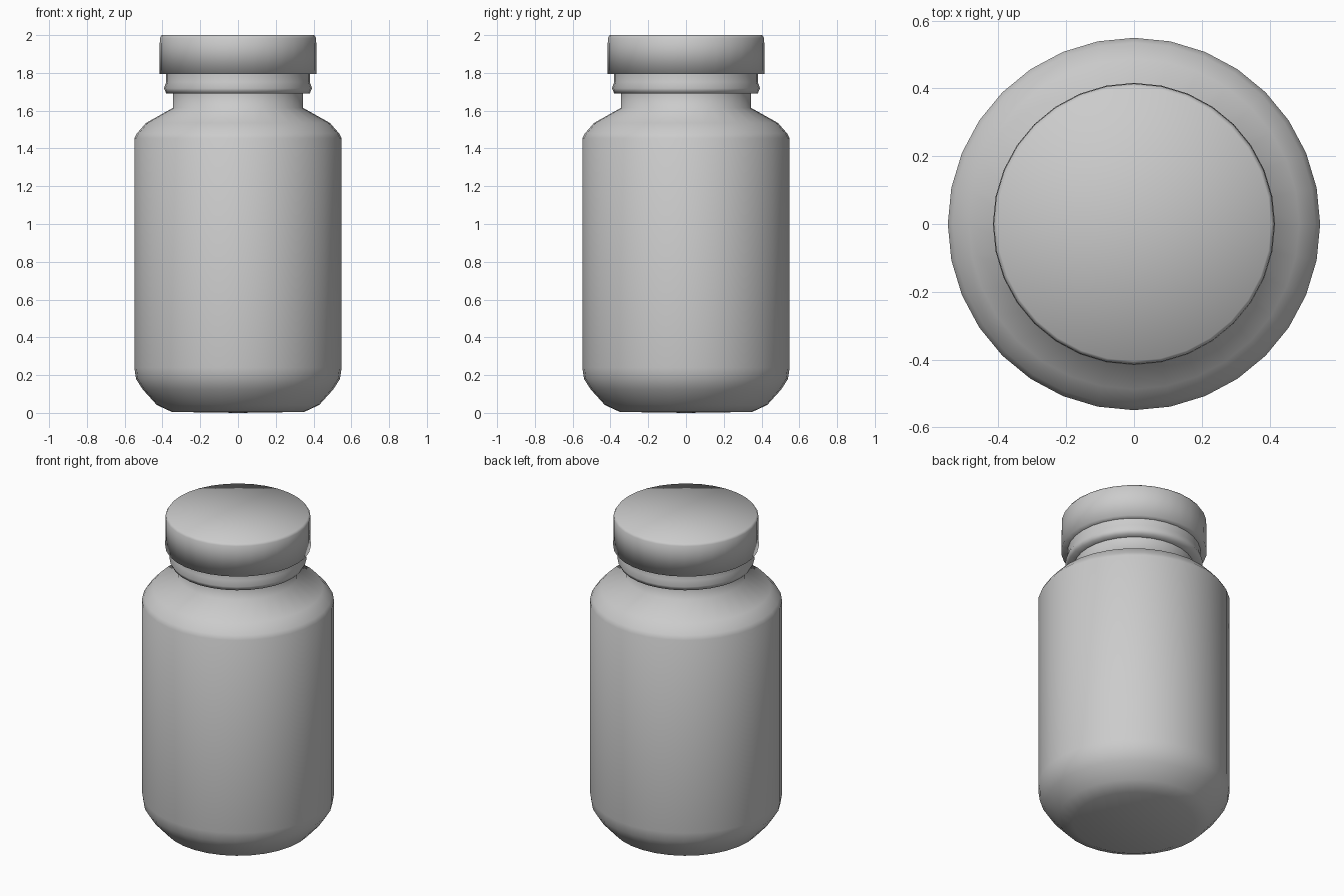
import bpy
import bmesh
from math import tau

if "Cube" in bpy.data.objects:
    bpy.data.objects.remove(bpy.data.objects["Cube"])

SIDES = 32


def make_material(name, rgb):
    mat = bpy.data.materials.new(name)
    mat.use_nodes = True
    mat.diffuse_color = (*rgb, 1)
    mat.node_tree.nodes["Principled BSDF"].inputs["Base Color"].default_value = (*rgb, 1)
    return mat


def lathe(name, profile, mat):
    """Spin a (radius, height) profile around z; ends on the axis close the shape."""
    bm = bmesh.new()
    verts = [bm.verts.new((0, r, z)) for r, z in profile]
    edges = [bm.edges.new(pair) for pair in zip(verts, verts[1:])]
    bmesh.ops.spin(bm, geom=verts + edges, axis=(0, 0, 1), cent=(0, 0, 0),
                   angle=tau, steps=SIDES, use_duplicate=False)
    bmesh.ops.remove_doubles(bm, verts=bm.verts, dist=0.0005)
    bmesh.ops.recalc_face_normals(bm, faces=bm.faces)
    for face in bm.faces:
        face.smooth = True
    mesh = bpy.data.meshes.new(name)
    bm.to_mesh(mesh)
    bm.free()
    mesh.materials.append(mat)
    obj = bpy.data.objects.new(name, mesh)
    bpy.context.collection.objects.link(obj)
    return obj


grey = make_material("light grey plastic", (0.6, 0.6, 0.6))

# Jar: chamfered base, straight wall, sloped shoulder, neck
lathe("bottle_body", [
    (0, 0), (0.35, 0.005), (0.43, 0.042), (0.505, 0.125), (0.54, 0.18),
    (0.549, 0.24), (0.549, 1.455), (0.535, 1.48), (0.487, 1.535),
    (0.344, 1.615), (0.344, 1.70)], grey)

# Tamper ring below the cap
lathe("neck_ring", [
    (0.33, 1.692), (0.38, 1.692), (0.392, 1.718), (0.38, 1.752),
    (0.38, 1.80)], grey)

# Cap with a narrow bevelled rim
lathe("cap", [
    (0.36, 1.795), (0.416, 1.795), (0.414, 1.985), (0.404, 2.0), (0, 2.0)], grey)
